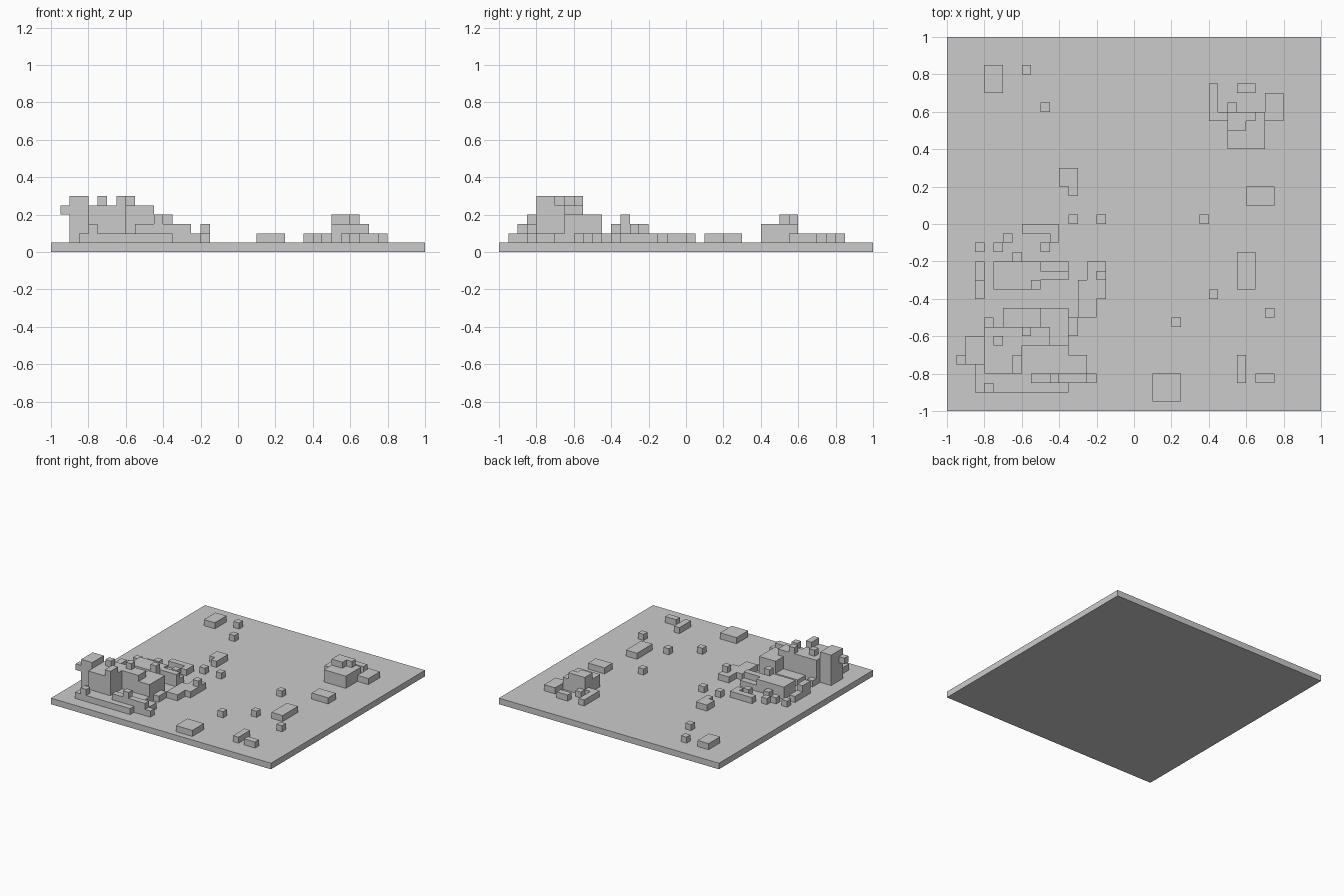
import bpy
import bmesh
from mathutils import Vector

CELL = 0.05

default = bpy.data.objects.get("Cube")
if default:
    bpy.data.objects.remove(default, do_unlink=True)

grey = bpy.data.materials.new("plain_grey")
grey.use_nodes = True
grey.diffuse_color = (0.6, 0.6, 0.6, 1)
grey.node_tree.nodes["Principled BSDF"].inputs["Base Color"].default_value = grey.diffuse_color


def block(name, x, y, width=1, depth=1, height=1, bottom=0):
    """Box on the cell grid: low corner x, y; bottom is counted from the plate top."""
    size = Vector((width, depth, height)) * CELL
    corner = Vector((x, y, bottom + 1)) * CELL
    bm = bmesh.new()
    bmesh.ops.create_cube(bm, size=1)
    bmesh.ops.scale(bm, vec=size, verts=bm.verts)
    bmesh.ops.translate(bm, vec=corner + size / 2, verts=bm.verts)
    mesh = bpy.data.meshes.new(name)
    bm.to_mesh(mesh)
    bm.free()
    mesh.materials.append(grey)
    obj = bpy.data.objects.new(name, mesh)
    bpy.context.collection.objects.link(obj)
    return obj


# Ground plate
block("ground_plate", x=-20, y=-20, width=40, depth=40, bottom=-1)

# Scattered single cubes
for x, y in [(-12, 16), (-10, 12), (-7, 0), (-4, 0), (7, 0), (8, -8), (4, -11),
             (14, -10), (-14, -2), (-17, -3), (-15, -3), (-10, -3), (-13, -4)]:
    block("loose_cube", x, y)

# Scattered low slabs
block("back_left_slab", x=-16, y=14, width=2, depth=3)
block("middle_slab", x=-8, y=4, width=2, depth=2)
block("middle_slab_tip", x=-7, y=3)
block("side_slab", x=12, y=2, width=3, depth=2)
block("long_side_slab", x=11, y=-7, width=2, depth=4)
block("narrow_front_slab", x=11, y=-17, depth=3)
block("short_front_slab", x=13, y=-17, width=2)
block("square_front_slab", x=2, y=-19, width=3, depth=3)

# Small cluster at the back
block("small_cluster_core", x=10, y=8, width=4, depth=4, height=2)
block("small_cluster_top", x=10, y=10, width=2, depth=2, bottom=2)
block("small_cluster_top_end", x=12, y=11, bottom=2)
block("small_cluster_wall", x=8, y=11, depth=4)
block("small_cluster_link", x=9, y=11)
block("small_cluster_cube", x=10, y=12)
block("small_cluster_bar", x=11, y=14, width=2)
block("small_cluster_wing", x=14, y=11, width=2, depth=3)

# Angled low wall
block("angled_wall", x=-12, y=-1, width=4)
block("angled_wall_end", x=-9, y=-2)

# Back terrace of the big cluster
block("terrace_strip", x=-10, y=-5, width=3)
block("terrace_left", x=-15, y=-6, width=5, depth=2, height=2)
block("terrace_right", x=-10, y=-6, width=3, height=2)
block("terrace_rail", x=-15, y=-7, width=4, height=2)
block("terrace_post", x=-11, y=-7, height=3)
block("terrace_side_wall", x=-17, y=-6, depth=2)
block("terrace_side_step", x=-17, y=-8, depth=2, height=2)

# Right-hand steps of the big cluster
block("outer_step", x=-5, y=-8, width=2, depth=4)
block("inner_step", x=-6, y=-10, width=2, depth=4)
block("step_cube", x=-4, y=-6, height=2)
block("step_foot", x=-7, y=-12, depth=2)

# Main mass
block("main_mass", x=-12, y=-13, width=5, depth=2, height=3)
block("main_mass_rear", x=-10, y=-11, width=3, depth=2, height=3)
block("main_rear_ledge", x=-14, y=-11, width=4, depth=2, height=1)
block("main_upper_layer", x=-12, y=-13, width=3, depth=2, bottom=3)
block("main_top_cube", x=-12, y=-12, bottom=4)
block("main_rear_cube", x=-16, y=-11)

# Tall left part
block("tall_block", x=-16, y=-16, width=4, depth=5, height=4)
block("tower", x=-18, y=-15, width=2, depth=3, height=5)
block("tower_side_cube", x=-19, y=-15, bottom=3)
block("roof_bar", x=-13, y=-16, depth=2, bottom=4)
block("roof_cube", x=-15, y=-13, bottom=4)

# Front skirt
block("front_skirt", x=-17, y=-18, width=10, depth=5)
block("skirt_wing", x=-7, y=-16, width=2, depth=2)
block("skirt_cube", x=-16, y=-18, bottom=1)
block("front_rail", x=-11, y=-17, width=6, bottom=1)
block("front_rail_support", x=-7, y=-17, width=3)
block("front_rail_cube", x=-9, y=-17, bottom=2)
